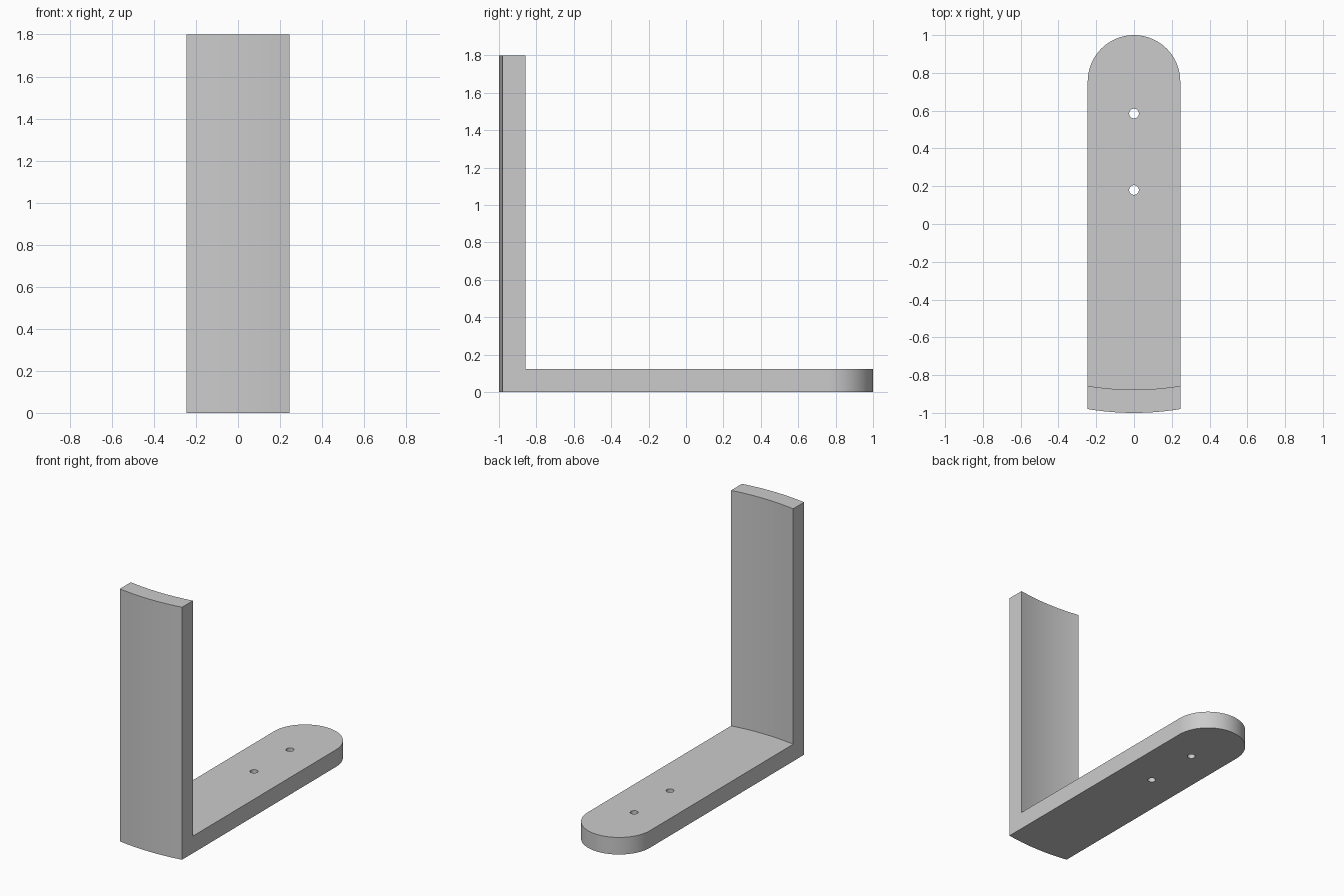
import bpy, bmesh
from math import pi, sin, cos, asin, sqrt, radians

if "Cube" in bpy.data.objects:
    bpy.data.objects.remove(bpy.data.objects["Cube"])

HALF = 0.245      # half width
FOOT = 0.122      # foot thickness
HEIGHT = 1.8
RADIUS = 1.5      # bow of the upright


def bowed_edge(middle_y, steps=16):
    """Points from left to right along a forward-bulging arc."""
    a = asin(HALF / RADIUS)
    angles = [a - 2 * a * i / steps for i in range(steps + 1)]
    return [(RADIUS * sin(t), middle_y + RADIUS - RADIUS * cos(t)) for t in angles]


def round_end(steps=48):
    """Points from right to left around the rounded back end."""
    angles = [pi * i / steps for i in range(steps + 1)]
    return [(-HALF * cos(t), 1 - HALF + HALF * sin(t)) for t in angles]


def raise_faces(bm, faces, height):
    """Extrude faces upward and return the new top faces."""
    out = bmesh.ops.extrude_face_region(bm, geom=faces)["geom"]
    verts = [v for v in out if isinstance(v, bmesh.types.BMVert)]
    bmesh.ops.translate(bm, verts=verts, vec=(0, 0, height))
    return [f for f in out if isinstance(f, bmesh.types.BMFace)]


# Material
grey = bpy.data.materials.new("light grey")
grey.use_nodes = True
colour = (0.6, 0.6, 0.6, 1)
grey.diffuse_color = colour
grey.node_tree.nodes["Principled BSDF"].inputs["Base Color"].default_value = colour

# Foot and upright in one body, sharing the inner bowed edge
bm = bmesh.new()
outer, inner, end = [
    [bm.verts.new((x, y, 0)) for x, y in pts]
    for pts in (bowed_edge(-1), bowed_edge(-0.877), round_end())
]
faces = [bm.faces.new(inner + end), bm.faces.new(outer + inner[::-1])]
tops = raise_faces(bm, faces, FOOT)
front_top = min(tops, key=lambda f: f.calc_center_median().y)
raise_faces(bm, [front_top], HEIGHT - FOOT)
bmesh.ops.recalc_face_normals(bm, faces=bm.faces)
mesh = bpy.data.meshes.new("bracket")
bm.to_mesh(mesh)
bm.free()
mesh.materials.append(grey)
bracket = bpy.data.objects.new("bracket", mesh)
bpy.context.collection.objects.link(bracket)

# Two screw holes through the foot
bpy.context.view_layer.objects.active = bracket
for y in (0.18, 0.585):
    bpy.ops.mesh.primitive_cylinder_add(vertices=32, radius=0.026, depth=0.5, location=(0, y, 0))
    cutter = bpy.context.object
    cutter.name = "hole_cutter"
    cutter.hide_render = True
    cutter.data.materials.append(grey)
    bpy.context.view_layer.objects.active = bracket
    cut = bracket.modifiers.new("hole", "BOOLEAN")
    cut.operation = "DIFFERENCE"
    cut.solver = "EXACT"
    cut.object = cutter
    bpy.ops.object.modifier_apply(modifier=cut.name)
    bpy.data.objects.remove(cutter)

# Smooth the curved sides, keep the corners sharp
bpy.ops.object.select_all(action="DESELECT")
bracket.select_set(True)
bpy.context.view_layer.objects.active = bracket
bpy.ops.object.shade_smooth_by_angle(angle=radians(30))
